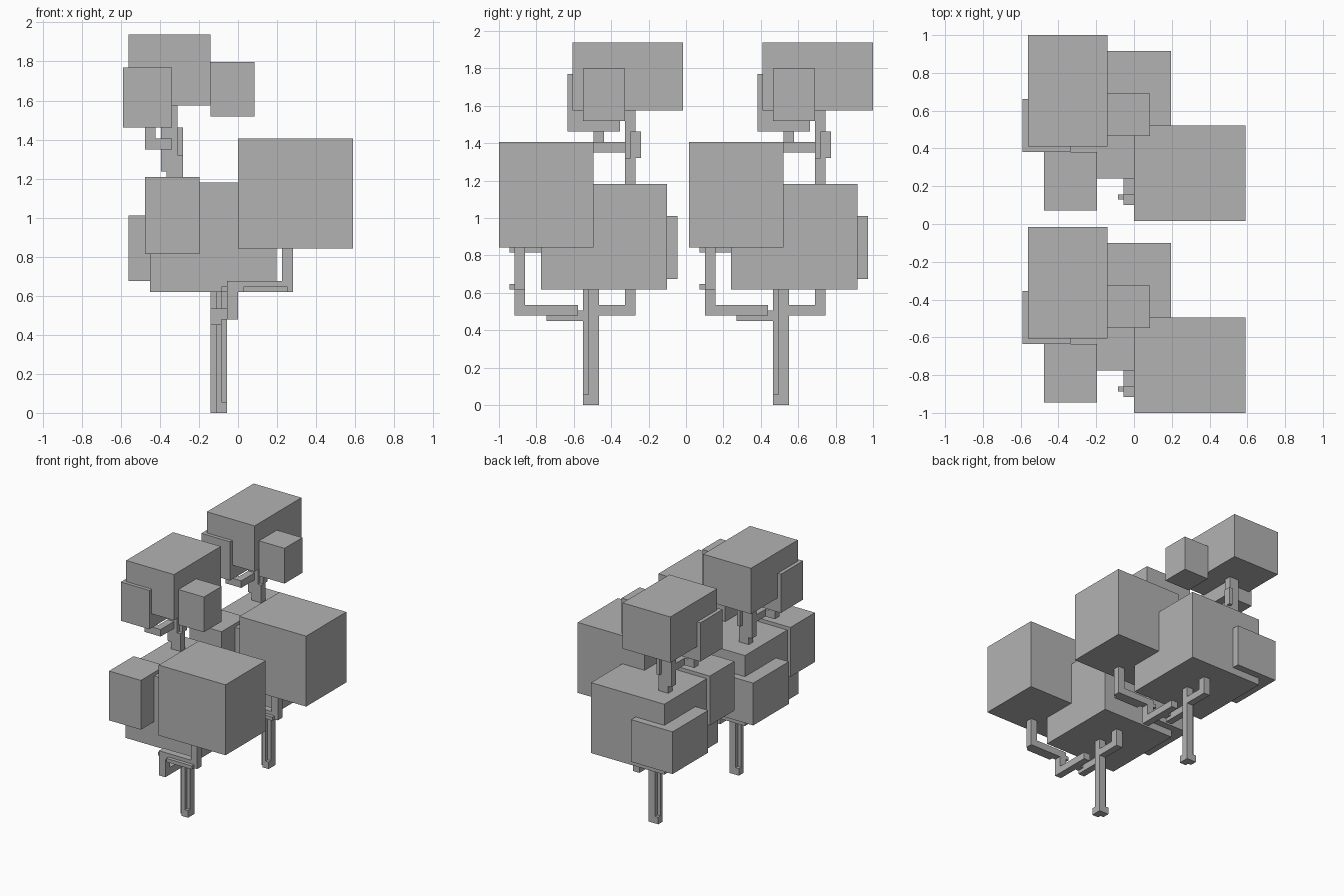
import bpy
import bmesh
from mathutils import Vector

cube = bpy.data.objects.get("Cube")
if cube:
    bpy.data.objects.remove(cube, do_unlink=True)

grey = bpy.data.materials.new("plain_grey")
grey.use_nodes = True
grey.diffuse_color = (0.45, 0.45, 0.45, 1)
shader = grey.node_tree.nodes["Principled BSDF"]
shader.inputs["Base Color"].default_value = grey.diffuse_color

# Everything sits on a cubic grid, counted from the front left bottom corner
UNIT = 0.0281
CORNER = Vector((-0.59, -1, 0))
AXES = {"x": Vector((1, 0, 0)), "y": Vector((0, 1, 0)), "z": Vector((0, 0, 1))}
THICK = Vector((2, 2, 2))
tree = []


def add_part(name, spans):
    """Make one object from boxes given by low and high grid corners."""
    bm = bmesh.new()
    for low, high in spans:
        for vert in bmesh.ops.create_cube(bm, size=1)["verts"]:
            place = (low + high) / 2 + vert.co * (high - low)
            vert.co = CORNER + place * UNIT
    mesh = bpy.data.meshes.new(name)
    bm.to_mesh(mesh)
    bm.free()
    mesh.materials.append(grey)
    part = bpy.data.objects.new(name, mesh)
    bpy.context.collection.objects.link(part)
    tree.append(part)


def block(name, x, y, z):
    """Make a single box from its three grid ranges."""
    low, high = (Vector(corner) for corner in zip(x, y, z))
    add_part(name, [(low, high)])


def branch(name, start, *moves):
    """Run a square rod along the axes, one box for each straight stretch."""
    spans = []
    here = Vector(start)
    for axis, distance in moves:
        there = here + AXES[axis] * distance
        low = Vector(map(min, here, there))
        high = Vector(map(max, here, there)) + THICK
        spans.append((low, high))
        here = there
    add_part(name, spans)


# Leaf blocks of the lower crown
block("large_front_leaves", x=(21, 42), y=(0, 18), z=(30, 50))
block("middle_leaves", x=(5, 28), y=(8, 32), z=(22, 42))
block("front_side_leaves", x=(4, 14), y=(2, 13), z=(29, 43))
block("rear_side_leaves", x=(1, 14), y=(18, 34), z=(24, 36))

# Leaf blocks of the upper crown
block("top_leaves", x=(1, 16), y=(14, 35), z=(56, 69))
block("top_inner_leaves", x=(16, 24), y=(16, 24), z=(54, 64))
block("top_outer_leaves", x=(0, 9), y=(13, 23), z=(52, 63))

# Ribbed trunk and its foot
block("trunk_core", x=(17, 18), y=(16, 19), z=(0, 22))
block("trunk_outer_rib", x=(16, 17), y=(17, 18), z=(0, 22))
block("trunk_inner_rib", x=(18, 19), y=(17, 19), z=(0, 22))
block("foot_front", x=(18, 19), y=(16, 17), z=(0, 2))
block("foot_rear", x=(16, 17), y=(18, 19), z=(0, 2))

# Lower branches, with small knots on the long one
branch("front_branch", (16, 16, 16), ("y", -7), ("z", 1), ("x", 3), ("y", 4),
       ("y", -10), ("z", 5), ("x", 10), ("z", 6))
block("branch_knot", x=(18, 19), y=(4, 5), z=(22, 23))
block("branch_ridge", x=(22, 30), y=(2, 3), z=(22, 23))
branch("rear_branch", (17, 18, 17), ("y", 6), ("z", 3))

# Stepped upper trunk and its side branch
block("upper_trunk_base", x=(8, 11), y=(24, 26), z=(42, 47))
block("upper_trunk", x=(7, 10), y=(24, 26), z=(44, 56))
block("upper_trunk_knot", x=(10, 11), y=(25, 27), z=(47, 52))
branch("upper_branch", (7, 24, 48), ("y", -6), ("x", -3), ("z", 2))

# Identical second tree behind the first
for part in list(tree):
    twin = bpy.data.objects.new("rear_tree_" + part.name, part.data)
    twin.location.y = 1.0165
    bpy.context.collection.objects.link(twin)
